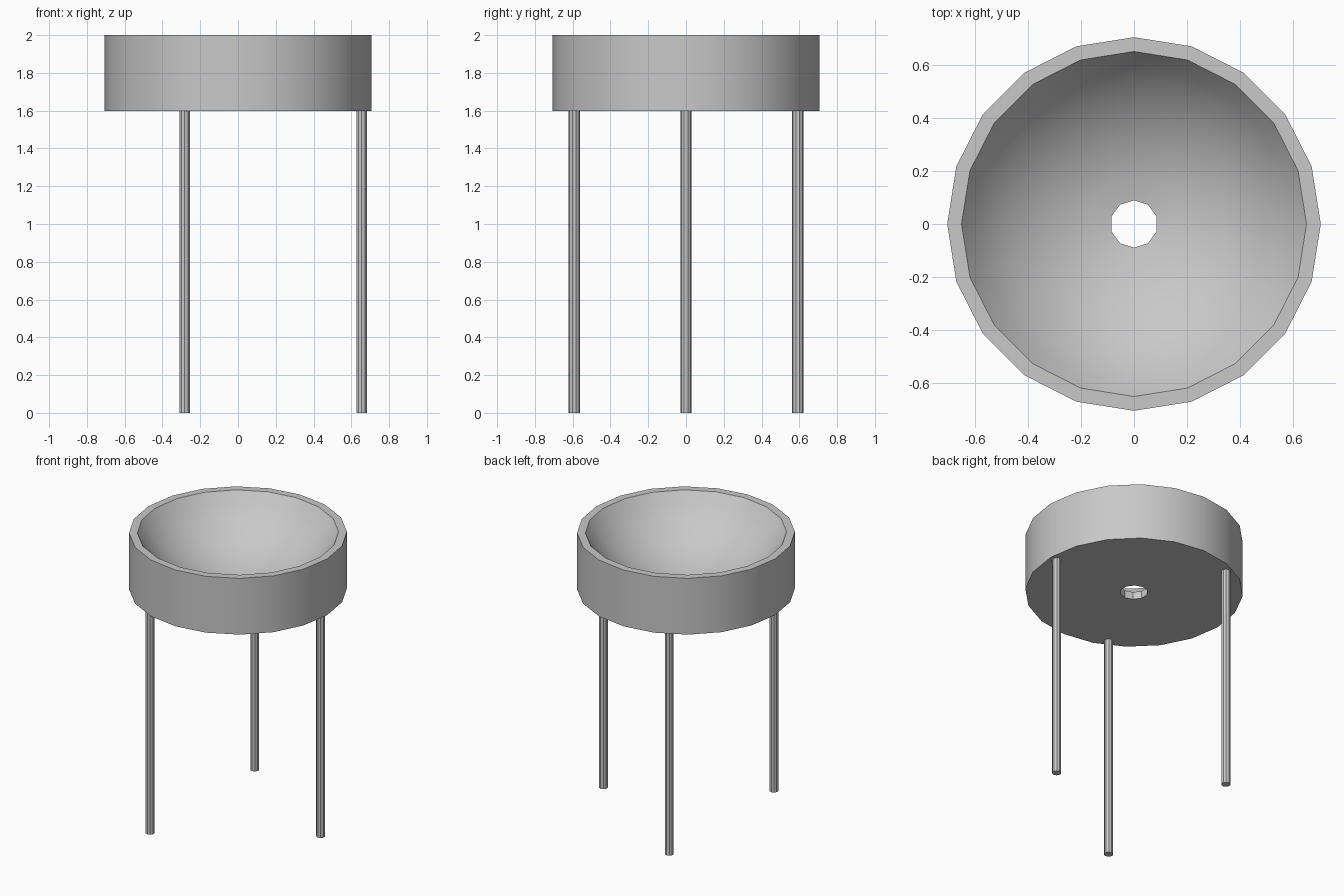
import bpy, bmesh
from math import sin, cos, asin, pi, radians

cube = bpy.data.objects.get("Cube")
if cube:
    bpy.data.objects.remove(cube, do_unlink=True)

SIDES = 20
RADIUS, INNER, TOP, BASE = 0.707, 0.653, 2.0, 1.597
DEPTH, HOLE = 0.355, 0.09

grey = bpy.data.materials.new("plain grey")
grey.use_nodes = True
colour = (0.58, 0.58, 0.58, 1)
grey.diffuse_color = colour
grey.node_tree.nodes["Principled BSDF"].inputs["Base Color"].default_value = colour


def finish(obj):
    obj.data.materials.clear()
    obj.data.materials.append(grey)
    bpy.ops.object.select_all(action='DESELECT')
    obj.select_set(True)
    bpy.context.view_layer.objects.active = obj
    bpy.ops.object.shade_smooth_by_angle(angle=radians(30))


# Round basin: closed profile turned about the vertical axis,
# hollowed by a spherical cap that ends at the drain hole
ball = (INNER ** 2 + DEPTH ** 2) / (2 * DEPTH)
centre = TOP - DEPTH + ball
rim_angle, hole_angle = asin(INNER / ball), asin(HOLE / ball)
STEPS = 8

profile = [(HOLE, BASE), (RADIUS, BASE), (RADIUS, TOP)]
for step in range(STEPS):
    a = rim_angle + (hole_angle - rim_angle) * step / STEPS
    profile.append((ball * sin(a), centre - ball * cos(a)))
profile.append((HOLE, centre - ball * cos(hole_angle)))

bm = bmesh.new()
rings = []
for r, z in profile:
    ring = []
    for i in range(SIDES):
        a = 2 * pi * i / SIDES
        # the drain hole has half as many sides as the basin
        k = cos(2 * pi / SIDES) if r == HOLE and i % 2 == 0 else 1
        ring.append(bm.verts.new((r * k * cos(a), r * k * sin(a), z)))
    rings.append(ring)
for n, ring in enumerate(rings):
    following = rings[(n + 1) % len(rings)]
    for i in range(SIDES):
        j = (i + 1) % SIDES
        bm.faces.new((ring[i], ring[j], following[j], following[i]))
bmesh.ops.recalc_face_normals(bm, faces=bm.faces)
mesh = bpy.data.meshes.new("basin")
bm.to_mesh(mesh)
bm.free()
basin = bpy.data.objects.new("basin", mesh)
bpy.context.collection.objects.link(basin)
finish(basin)

# Three thin straight legs
for name, x, y in (("left_leg", 0.655, 0),
                   ("front_leg", -0.282, -0.592),
                   ("back_leg", -0.282, 0.592)):
    bpy.ops.mesh.primitive_cylinder_add(vertices=10, radius=0.03, depth=BASE,
                                        location=(x, y, BASE / 2))
    leg = bpy.context.object
    leg.name = name
    finish(leg)
